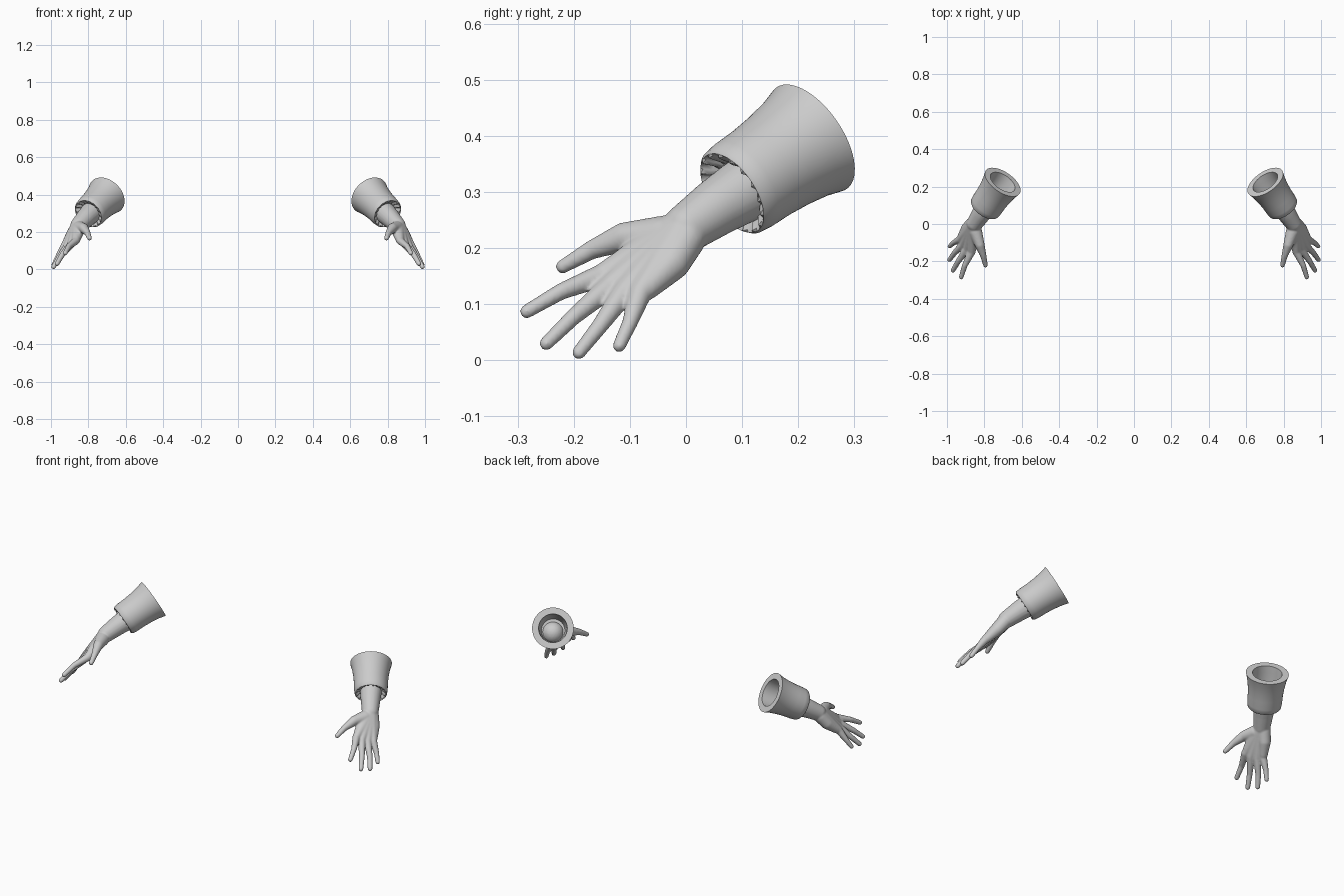
import bpy, bmesh, math
from mathutils import Vector, Matrix

if "Cube" in bpy.data.objects:
    bpy.data.objects.remove(bpy.data.objects["Cube"])


def new_object(name, bm):
    mesh = bpy.data.meshes.new(name)
    bm.to_mesh(mesh)
    bm.free()
    ob = bpy.data.objects.new(name, mesh)
    bpy.context.collection.objects.link(ob)
    return ob


def limb(bm, points):
    """Rounded tapering tube through (x, y, z, radius) points: hulls of sphere pairs."""
    for a, b in zip(points, points[1:]):
        part = bmesh.new()
        for p in (a, b):
            bmesh.ops.create_icosphere(part, subdivisions=3, radius=p[3],
                                       matrix=Matrix.Translation(p[:3]))
        hull = bmesh.ops.convex_hull(part, input=part.verts)
        junk = [g for g in hull["geom_interior"] + hull["geom_unused"]
                if isinstance(g, bmesh.types.BMVert)]
        bmesh.ops.delete(part, geom=list(set(junk)), context='VERTS')
        tmp = bpy.data.meshes.new("tmp")
        part.to_mesh(tmp)
        part.free()
        bm.from_mesh(tmp)
        bpy.data.meshes.remove(tmp)


def mirror(ob):
    ob.modifiers.new("mirror", 'MIRROR').use_mirror_merge = False


# Hand with forearm: fused limbs
WRIST = (0.852, 0.002, 0.236)
KNUCKLES = {
    "index": (0.868, -0.148, 0.152), "middle": (0.892, -0.133, 0.134),
    "ring": (0.914, -0.110, 0.122), "little": (0.930, -0.082, 0.120)}
FINGERS = {
    "index": [(0.905, -0.222, 0.123, 0.015), (0.924, -0.284, 0.087, 0.0125)],
    "middle": [(0.940, -0.200, 0.078, 0.015), (0.968, -0.249, 0.030, 0.0125)],
    "ring": [(0.958, -0.153, 0.062, 0.015), (0.986, -0.191, 0.014, 0.0125)],
    "little": [(0.964, -0.100, 0.067, 0.014), (0.985, -0.119, 0.026, 0.012)]}

bm = bmesh.new()
limb(bm, [(0.785, 0.105, 0.304, 0.058), (0.815, 0.058, 0.275, 0.052), WRIST + (0.044,)])
for name, k in KNUCKLES.items():
    limb(bm, [WRIST + (0.040,), k + (0.021,)] + FINGERS[name])
# thumb and the two palm pads
limb(bm, [(0.848, -0.040, 0.222, 0.036), (0.825, -0.110, 0.220, 0.026),
          (0.806, -0.168, 0.197, 0.017), (0.794, -0.220, 0.167, 0.0125)])
limb(bm, [(0.848, -0.040, 0.222, 0.034), (0.862, -0.125, 0.165, 0.022)])
limb(bm, [(0.866, 0.000, 0.218, 0.036), (0.892, -0.025, 0.175, 0.033),
          (0.922, -0.070, 0.130, 0.023)])
hands = new_object("hands", bm)
remesh = hands.modifiers.new("fuse", 'REMESH')
remesh.mode = 'VOXEL'
remesh.voxel_size = 0.004
remesh.use_smooth_shade = True
soften = hands.modifiers.new("soften", 'SMOOTH')
soften.factor = 0.5
soften.iterations = 8
mirror(hands)

# Sleeve cuff: lathe around the arm axis, open and hollow at the elbow end
START, END = Vector((0.800, 0.082, 0.298)), Vector((0.702, 0.224, 0.396))
axis = END - START
L = axis.length
PROFILE = [(0.050, 0.022), (0.064, 0.012), (0.076, 0.002), (0.081, 0.000), (0.086, 0.006),
           (0.089, 0.030), (0.090, 0.075), (0.094, 0.120), (0.101, 0.165), (0.110, L),
           (0.076, L), (0.073, 0.160), (0.069, 0.090), (0.062, 0.045), (0.001, 0.040)]
SEG = 64
place = Matrix.Translation(START) @ axis.to_track_quat('Z', 'Y').to_matrix().to_4x4()
bm = bmesh.new()
rings = []
for i, (r, t) in enumerate(PROFILE):
    ring = []
    for s in range(SEG):
        a = 2 * math.pi * s / SEG
        # gathered stitching around the wrist opening
        dip = 0.006 * math.cos(16 * a) if i in (1, 2) else 0
        ring.append(bm.verts.new(place @ Vector((r * math.cos(a), r * math.sin(a), t + dip))))
    rings.append(ring)
for lo, hi in zip(rings, rings[1:]):
    for s in range(SEG):
        n = (s + 1) % SEG
        bm.faces.new((lo[s], lo[n], hi[n], hi[s]))
bm.faces.new(rings[-1])
bmesh.ops.recalc_face_normals(bm, faces=bm.faces)
cuffs = new_object("sleeve_cuffs", bm)
bpy.context.view_layer.objects.active = cuffs
cuffs.select_set(True)
bpy.ops.object.shade_smooth_by_angle(angle=math.radians(40))
mirror(cuffs)
